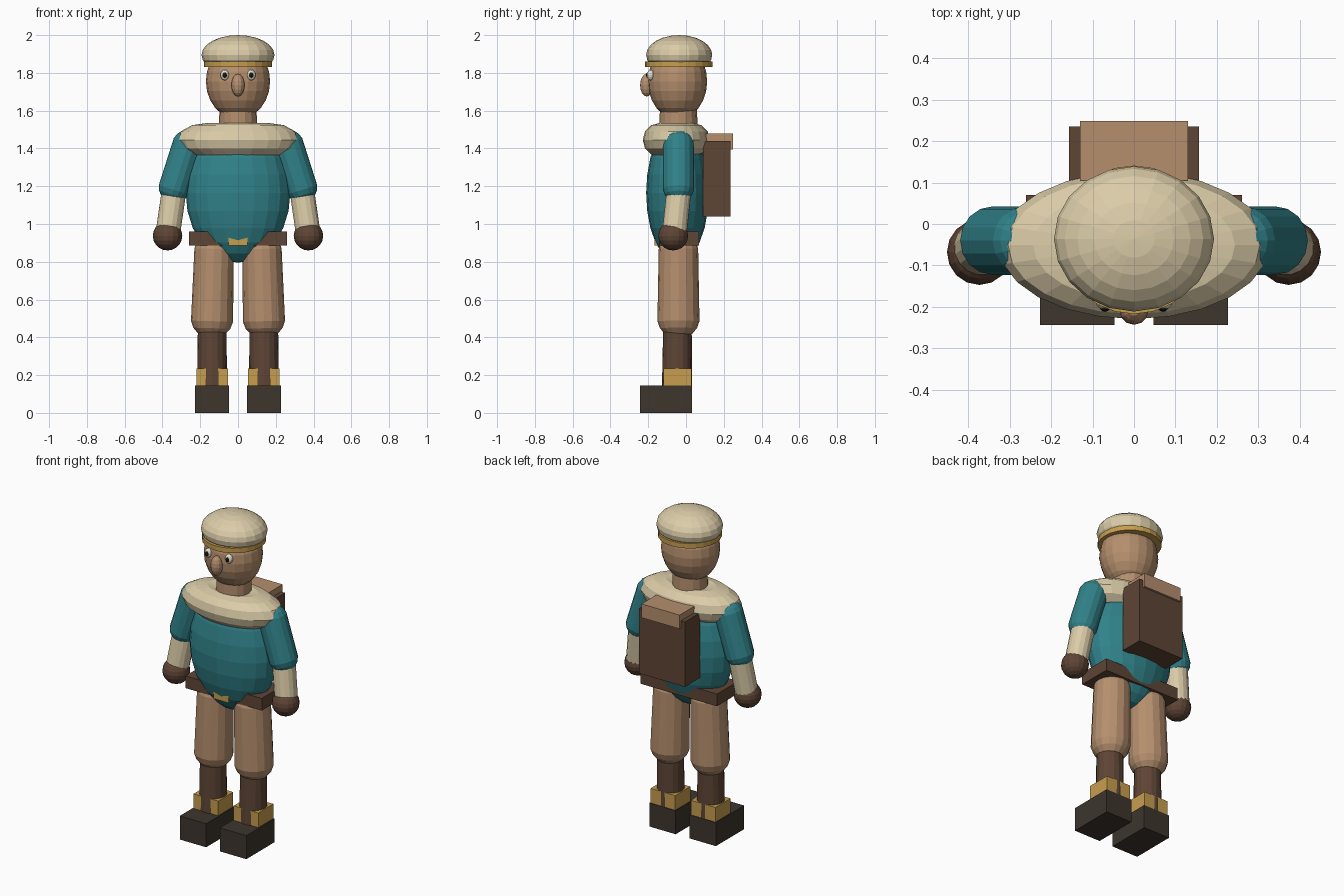
import bpy, bmesh
from mathutils import Vector, Matrix

cube = bpy.data.objects.get("Cube")
if cube:
    bpy.data.objects.remove(cube, do_unlink=True)


def material(name, srgb):
    lin = [((c + 0.055) / 1.055) ** 2.4 if c > 0.04 else c / 12.92 for c in srgb]
    m = bpy.data.materials.new(name)
    m.use_nodes = True
    m.diffuse_color = (*lin, 1)
    m.node_tree.nodes["Principled BSDF"].inputs["Base Color"].default_value = (*lin, 1)
    return m


tan = material("tan", (0.71, 0.56, 0.43))
cream = material("cream", (0.86, 0.80, 0.66))
teal = material("teal", (0.19, 0.51, 0.54))
gold = material("gold", (0.78, 0.62, 0.31))
brown = material("brown leather", (0.37, 0.27, 0.21))
dark = material("dark sole", (0.24, 0.21, 0.18))
white = material("eye white", (0.90, 0.88, 0.82))
black = material("pupil", (0.10, 0.08, 0.07))


def finish(name, bm, mat, matrix=Matrix()):
    bmesh.ops.transform(bm, matrix=matrix, verts=bm.verts)
    bmesh.ops.recalc_face_normals(bm, faces=bm.faces)
    mesh = bpy.data.meshes.new(name)
    bm.to_mesh(mesh)
    bm.free()
    mesh.materials.append(mat)
    obj = bpy.data.objects.new(name, mesh)
    bpy.context.collection.objects.link(obj)
    return obj


def box(name, low, high, mat):
    low, high = Vector(low), Vector(high)
    bm = bmesh.new()
    bmesh.ops.create_cube(bm, size=1)
    return finish(name, bm, mat, Matrix.LocRotScale((low + high) / 2, None, high - low))


def ellipsoid(name, centre, radii, mat, segments=20, rings=12):
    bm = bmesh.new()
    bmesh.ops.create_uvsphere(bm, u_segments=segments, v_segments=rings, radius=1)
    return finish(name, bm, mat, Matrix.LocRotScale(Vector(centre), None, Vector(radii)))


def limb(name, start, end, r0, r1, mat, rounded=False, sides=16):
    """Tapered cylinder or capsule running from start to end."""
    start, end = Vector(start), Vector(end)
    axis = end - start
    half = axis.length / 2
    bm = bmesh.new()
    if rounded:
        # an odd ring count leaves an open middle that can be stretched
        bmesh.ops.create_uvsphere(bm, u_segments=sides, v_segments=9, radius=1.01)
        for v in bm.verts:
            top = v.co.z > 0
            v.co *= r1 if top else r0
            v.co.z += half if top else -half
    else:
        bmesh.ops.create_cone(bm, cap_ends=True, segments=sides,
                              radius1=r0, radius2=r1, depth=half * 2)
    turn = axis.to_track_quat('Z', 'Y')
    return finish(name, bm, mat, Matrix.LocRotScale((start + end) / 2, turn, None))


def ring(name, centre, major, minor, x_scale, mat, around=24, tube=12):
    bm = bmesh.new()
    profile = bmesh.ops.create_circle(bm, segments=tube, radius=minor,
                                      matrix=Matrix.Rotation(1.570796, 4, 'X'))["verts"]
    bmesh.ops.translate(bm, verts=profile, vec=(major, 0, 0))
    bmesh.ops.spin(bm, geom=bm.verts[:] + bm.edges[:], cent=(0, 0, 0), axis=(0, 0, 1),
                   angle=6.283185, steps=around)
    bmesh.ops.remove_doubles(bm, verts=bm.verts, dist=0.0005)
    return finish(name, bm, mat, Matrix.LocRotScale(Vector(centre), None, Vector((x_scale, 1, 1))))


# Head and hat
ellipsoid("head", (0, -0.045, 1.755), (0.17, 0.157, 0.2), tan)
limb("neck", (0, -0.04, 1.48), (0, -0.04, 1.62), 0.102, 0.098, tan)
ellipsoid("nose", (0, -0.208, 1.735), (0.035, 0.035, 0.06), tan, 12, 8)
limb("hat_band", (0, -0.038, 1.83), (0, -0.038, 1.86), 0.179, 0.179, gold, sides=24)
ellipsoid("hat", (0, -0.036, 1.895), (0.193, 0.175, 0.105), cream)

# Torso, collar and belt
ellipsoid("torso", (0, -0.045, 1.165), (0.277, 0.166, 0.37), teal)
ring("collar", (0, -0.051, 1.445), 0.088, 0.09, 1.83, cream)
box("belt", (-0.26, -0.14, 0.885), (0.26, 0.07, 0.96), brown)
box("buckle", (-0.05, -0.166, 0.886), (0.05, -0.12, 0.955), gold)

# Backpack
box("backpack", (-0.157, 0.09, 1.04), (0.157, 0.235, 1.44), brown)
box("backpack_flap", (-0.13, 0.105, 1.395), (0.13, 0.248, 1.48), tan)

# Paired parts
for side, s in (("left", 1), ("right", -1)):
    ellipsoid(side + "_eye", (s * 0.07, -0.187, 1.788), (0.023, 0.02, 0.028), white, 12, 8)
    ellipsoid(side + "_pupil", (s * 0.07, -0.201, 1.788), (0.012, 0.011, 0.015), black, 10, 6)

    limb(side + "_sleeve", (s * 0.266, -0.04, 1.415), (s * 0.336, -0.04, 1.195),
         0.083, 0.083, teal, rounded=True)
    limb(side + "_forearm", (s * 0.335, -0.035, 1.2), (s * 0.37, -0.06, 0.96),
         0.066, 0.066, cream)
    ellipsoid(side + "_hand", (s * 0.373, -0.068, 0.937), (0.078, 0.079, 0.077), brown, 16, 10)

    limb(side + "_trouser", (s * 0.137, -0.04, 0.505), (s * 0.127, -0.04, 0.85),
         0.112, 0.105, tan, rounded=True)
    limb(side + "_boot_shaft", (s * 0.137, -0.048, 0.1), (s * 0.137, -0.045, 0.5),
         0.08, 0.075, brown)
    box(side + "_boot_cuff", (s * 0.137 - 0.084, -0.118, 0.14),
        (s * 0.137 + 0.084, 0.029, 0.235), gold)
    box(side + "_shoe", (s * 0.137 - 0.09, -0.243, 0), (s * 0.137 + 0.09, 0.033, 0.145), dark)
